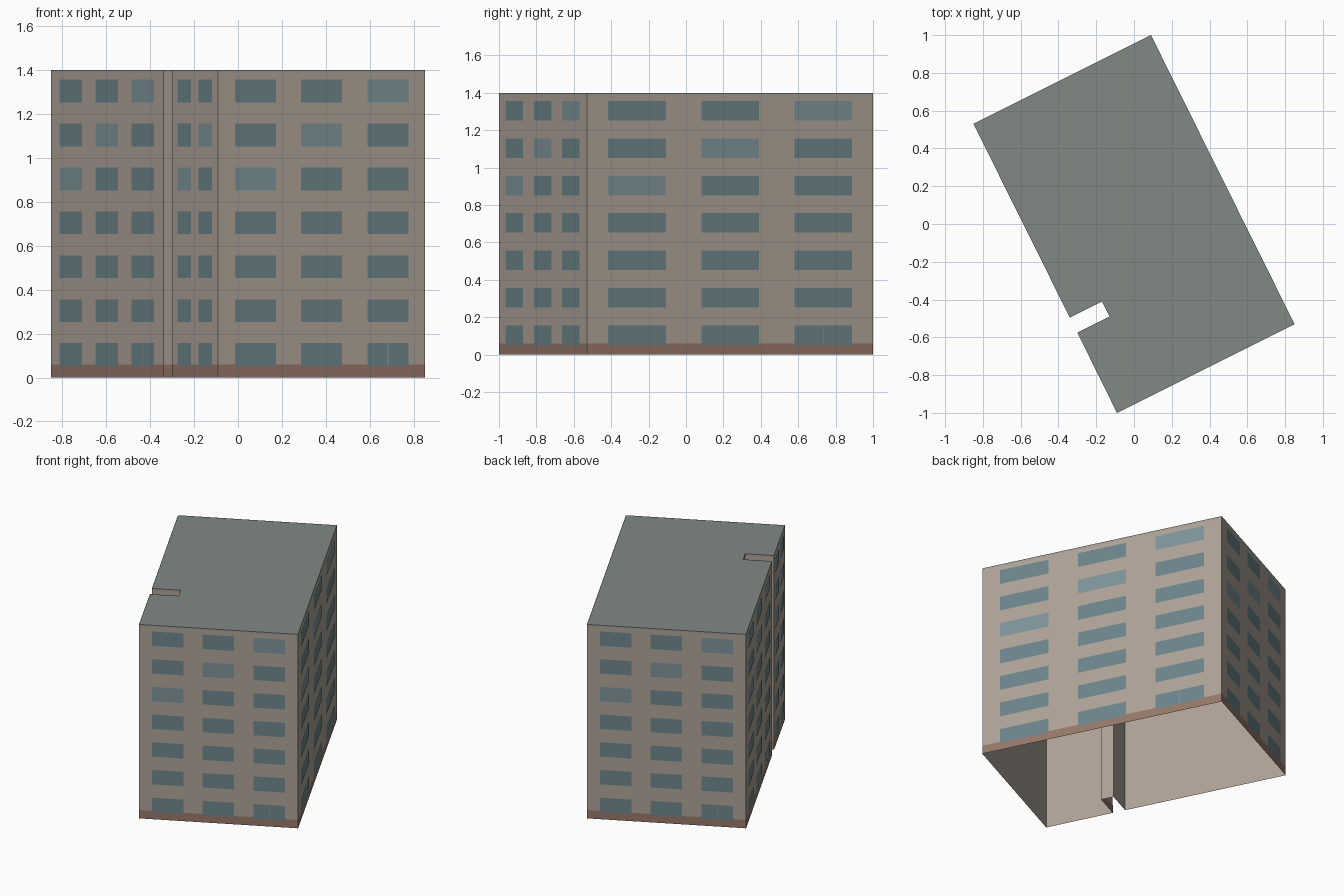
import bpy
from mathutils import Vector

if "Cube" in bpy.data.objects:
    bpy.data.objects.remove(bpy.data.objects["Cube"])

HEIGHT, FLOORS = 1.4, 7
STOREY = HEIGHT / FLOORS

# Footprint, counter-clockwise from the front corner, with the slot on the left side
PLAN = [Vector(p) for p in [
    (-0.09, -1.0), (0.85, -0.53), (0.09, 1.0), (-0.85, 0.53),
    (-0.34, -0.495), (-0.17, -0.41), (-0.13, -0.49), (-0.30, -0.575)]]
WALLS = list(zip(PLAN, PLAN[1:] + PLAN[:1]))


def material(name, r, g, b):
    m = bpy.data.materials.new(name)
    m.diffuse_color = [(c / 255) ** 2.2 for c in (r, g, b)] + [1]
    m.use_nodes = True
    m.node_tree.nodes["Principled BSDF"].inputs["Base Color"].default_value = m.diffuse_color
    return m


def build(name, verts, faces, mat):
    mesh = bpy.data.meshes.new(name)
    mesh.from_pydata(verts, [], faces)
    mesh.materials.append(mat)
    ob = bpy.data.objects.new(name, mesh)
    bpy.context.collection.objects.link(ob)
    return ob


def panel(wall, u0, u1, z0, z1, out):
    """Upright rectangle on a wall, u measured along it, pushed outwards."""
    a, b = wall
    d = (b - a).normalized()
    n = Vector((d.y, -d.x)) * out
    p, q = a + d * u0 + n, a + d * u1 + n
    return [(p.x, p.y, z0), (q.x, q.y, z0), (q.x, q.y, z1), (p.x, p.y, z1)]


def build_panels(name, quads, mat):
    verts = [v for q in quads for v in q]
    faces = [range(4 * i, 4 * i + 4) for i in range(len(quads))]
    return build(name, verts, [list(f) for f in faces], mat)


def length(wall):
    return (wall[1] - wall[0]).length


wall_mat = material("plaster", 172, 161, 149)
roof_mat = material("roofing", 128, 135, 131)
plinth_mat = material("plinth_brown", 148, 118, 105)
trim_mat = material("coping_grey", 160, 155, 148)
glass_mat = material("glass", 108, 132, 138)
pale_mat = material("pale_glass", 124, 146, 153)

# Outer walls, open underneath, and the flat roof
build_panels("walls", [panel(w, 0, length(w), 0, HEIGHT, 0) for w in WALLS], wall_mat)
build("roof", [(p.x, p.y, HEIGHT) for p in PLAN], [list(range(len(PLAN)))], roof_mat)

# Plinth band at the ground and thin coping band under the roof edge
build_panels("plinth", [panel(w, 0, length(w), 0, 0.06, 0.001) for w in WALLS], plinth_mat)
build_panels("coping", [panel(w, 0, length(w), 1.387, HEIGHT, 0.001) for w in WALLS], trim_mat)

# Window grid: up to three bays per wall, a diagonal run of paler panes
windows, pale_windows, door_seams = [], [], []
margin = 0.021
for w in WALLS:
    bays = min(3, int(length(w) / 0.2))
    for col in range(bays):
        bay = (length(w) - 2 * margin) / bays
        mid, half = margin + bay * (col + 0.5), bay * 0.31
        for row in range(FLOORS):
            z = row * STOREY + 0.052
            target = pale_windows if row - col == 4 else windows
            target.append(panel(w, mid - half, mid + half, z, z + 0.104, 0.002))
            if row == 0 and col == 2:
                door_seams.append(panel(w, mid - 0.002, mid + 0.002, z, z + 0.104, 0.003))
build_panels("windows", windows, glass_mat)
build_panels("pale_windows", pale_windows, pale_mat)
build_panels("door_seams", door_seams, trim_mat)
